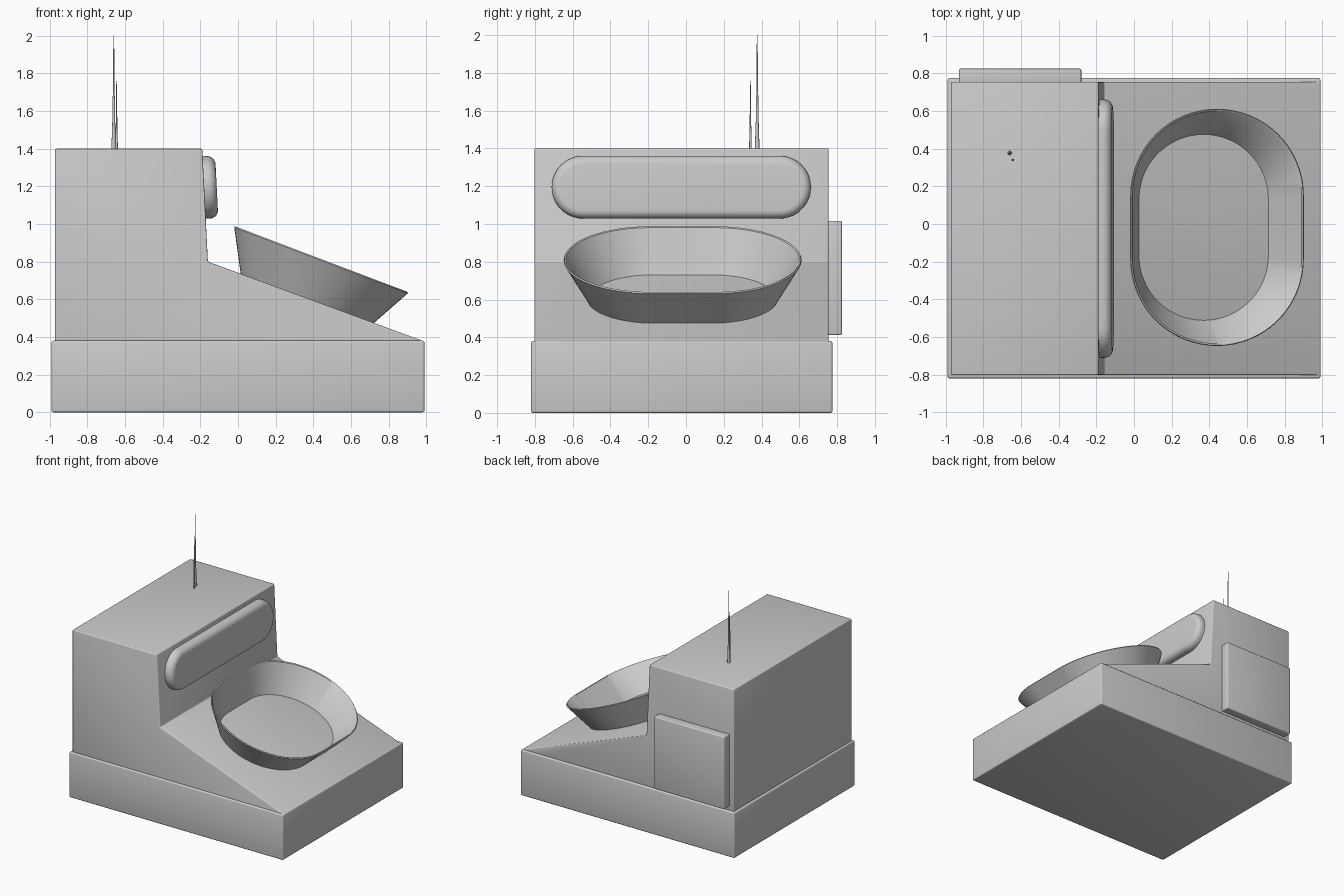
import bpy, bmesh, math

if "Cube" in bpy.data.objects:
    bpy.data.objects.remove(bpy.data.objects["Cube"])


def finish(name, bm, bevel=0.0):
    bmesh.ops.recalc_face_normals(bm, faces=bm.faces[:])
    me = bpy.data.meshes.new(name)
    bm.to_mesh(me)
    bm.free()
    ob = bpy.data.objects.new(name, me)
    bpy.context.collection.objects.link(ob)
    bpy.ops.object.select_all(action='DESELECT')
    ob.select_set(True)
    bpy.context.view_layer.objects.active = ob
    if bevel:
        m = ob.modifiers.new("Bevel", 'BEVEL')
        m.width = bevel
        m.segments = 3
        m.limit_method = 'ANGLE'
        m.angle_limit = math.radians(15)
        bpy.ops.object.modifier_apply(modifier=m.name)
    bpy.ops.object.shade_smooth_by_angle(angle=math.radians(35))
    return ob


def loft(name, rings, caps=True, loop=False):
    bm = bmesh.new()
    vs = [[bm.verts.new(p) for p in r] for r in rings]
    n = len(rings[0])
    pairs = list(zip(vs, vs[1:])) + ([(vs[-1], vs[0])] if loop else [])
    for a, b in pairs:
        for i in range(n):
            j = (i + 1) % n
            bm.faces.new((a[i], a[j], b[j], b[i]))
    if caps:
        bm.faces.new(vs[0])
        bm.faces.new(vs[-1])
    return finish(name, bm)


def prism(name, profile, y0, y1, bevel):
    bm = bmesh.new()
    f = bm.faces.new([bm.verts.new((x, y0, z)) for x, z in profile])
    ext = bmesh.ops.extrude_face_region(bm, geom=[f])['geom']
    for v in ext:
        if isinstance(v, bmesh.types.BMVert):
            v.co.y = y1
    return finish(name, bm, bevel)


def box(name, x0, x1, y0, y1, z0, z1, bevel):
    return prism(name, [(x0, z0), (x1, z0), (x1, z1), (x0, z1)], y0, y1, bevel)


def stadium(half_len, r, n=24):
    """Points (long, short) of a stadium outline."""
    pts = []
    for side in (1, -1):
        for i in range(n + 1):
            a = math.pi * i / n
            pts.append((side * (half_len - r + r * math.sin(a)), side * r * math.cos(a)))
    return pts


# base slab and wedge-fronted body
box("base", -0.99, 0.99, -0.82, 0.775, 0, 0.38, 0.01)
prism("body", [(-0.972, 0.3), (0.985, 0.3), (0.985, 0.378), (-0.16, 0.8),
               (-0.19, 1.4), (-0.972, 1.4)], -0.803, 0.755, 0.008)

# rear access panel
box("back_panel", -0.93, -0.28, 0.74, 0.825, 0.412, 1.017, 0.008)

# rounded pad on the upright wall, tilted with the wall
R = 0.045
steps = [(-0.02, 0)] + [(0.022 + R * math.sin(a), R * (1 - math.cos(a)))
                        for a in [i * math.pi / 12 for i in range(7)]]
pad = []
for d, inset in steps:
    pad.append([(-0.18 - 0.05 * s + d, -0.025 + l, 1.195 + s)
                for l, s in stadium(0.686 - inset, 0.166 - inset)])
loft("front_pad", pad)


# flared bowl wall standing on the slope
def bowl_ring(cx, half_y, half_x, zc, slope):
    return [(cx + s, -0.018 + l, zc - slope * s) for l, s in stadium(half_y, half_x, 32)]


loft("bowl", [
    bowl_ring(0.363, 0.495, 0.346, 0.59, 0.368),
    bowl_ring(0.441, 0.630, 0.461, 0.807, 0.38),
    bowl_ring(0.441, 0.626, 0.457, 0.814, 0.38),
    bowl_ring(0.441, 0.618, 0.449, 0.810, 0.38),
    bowl_ring(0.365, 0.485, 0.336, 0.59, 0.368)], caps=False, loop=True)


# telescoping antennas
def antenna(name, x, y, sections):
    n = 12
    rings = []
    for z, r in sections:
        rings.append([(x + r * math.cos(2 * math.pi * i / n),
                       y + r * math.sin(2 * math.pi * i / n), z) for i in range(n)])
    loft(name, rings)


antenna("tall_antenna", -0.66, 0.377, [(1.38, 0.013), (1.54, 0.008), (1.54, 0.007),
                                       (1.68, 0.006), (1.68, 0.005), (1.84, 0.0035), (2.0, 0.002)])
antenna("short_antenna", -0.645, 0.341, [(1.38, 0.007), (1.52, 0.005), (1.52, 0.004),
                                         (1.64, 0.003), (1.76, 0.0015)])
